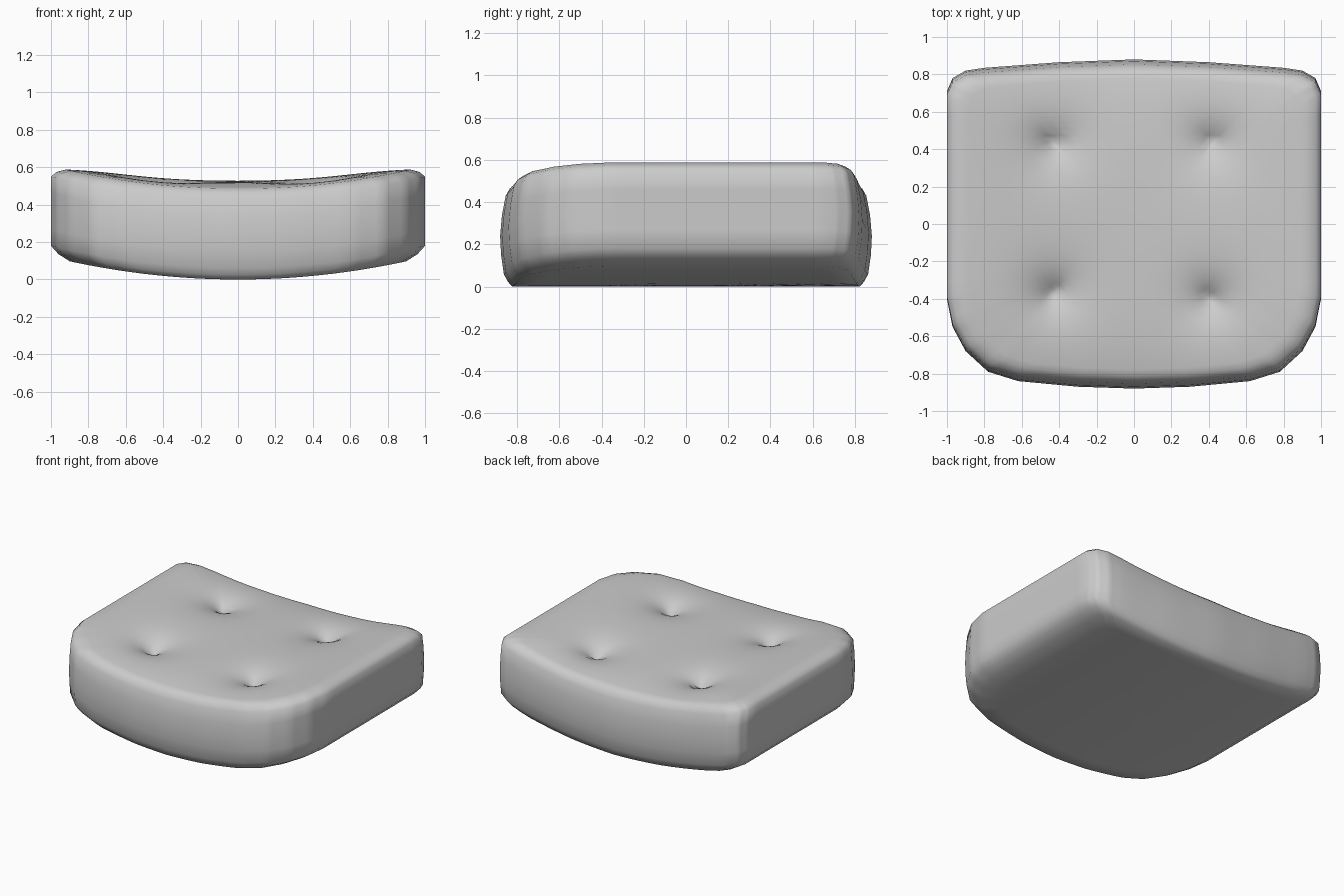
import bpy, bmesh, math
from mathutils import Vector

if "Cube" in bpy.data.objects:
    bpy.data.objects.remove(bpy.data.objects["Cube"], do_unlink=True)

# Fabric colour
fabric = bpy.data.materials.new("grey_fabric")
fabric.use_nodes = True
grey = (0.6, 0.6, 0.6, 1)
fabric.diffuse_color = grey
fabric.node_tree.nodes["Principled BSDF"].inputs["Base Color"].default_value = grey

# Half of the plan outline, back centre to front centre
HALF = [(0, .88), (.4, .865), (.8, .835), (.9, .82), (.97, .78), (1, .71),
        (1, .3), (1, -.1), (1, -.4), (.97, -.55), (.9, -.68), (.78, -.79),
        (.62, -.84), (.3, -.87), (0, -.88)]
# Edge profile: inset in x, inset in y, height
EDGE = [(.1, .065, 0), (.04, .04, .025), (0, .02, .06), (0, .005, .15),
        (0, 0, .24), (0, .01, .34), (0, .03, .43), (.03, .05, .462)]
TUFTS = [(-.43, .43), (.42, .44), (-.43, -.37), (.41, -.4)]
STEPS, RINGS = 4, 26


def full_outline():
    """Mirror the half outline and subdivide each segment."""
    pts = HALF + [(-x, y) for x, y in reversed(HALF[1:-1])]
    out = []
    for i, p in enumerate(pts):
        a, b = Vector(p), Vector(pts[(i + 1) % len(pts)])
        out += [a.lerp(b, k / STEPS) for k in range(STEPS)]
    return out


def saddle(x):
    """Sideways curve of the whole cushion."""
    return .12 * x * x


def top_height(x, y, s):
    """Crowned top with four tufted dimples."""
    z = .47 + .06 * (1 - s ** 4) + saddle(x)
    for tx, ty in TUFTS:
        d = math.hypot(x - tx, y - ty)
        z -= .12 * math.exp(-d / .11)
    return z


outline = full_outline()
bm = bmesh.new()
rings = []

# Underside
bottom_x, bottom_y, _ = EDGE[0]
for k in range(1, 8):
    s = k / 8
    rings.append([bm.verts.new((p.x * s * (1 - bottom_x), p.y * s * (1 - bottom_y),
                                saddle(p.x * s * (1 - bottom_x)))) for p in outline])
# Side wall
for ix, iy, z in EDGE:
    rings.append([bm.verts.new((p.x * (1 - ix), p.y * (1 - iy),
                                z + saddle(p.x * (1 - ix)))) for p in outline])
# Tufted top
for k in range(RINGS, 0, -1):
    s = .92 * k / RINGS
    rings.append([bm.verts.new((p.x * s, p.y * s, top_height(p.x * s, p.y * s, s)))
                  for p in outline])

n = len(outline)
for lower, upper in zip(rings, rings[1:]):
    for i in range(n):
        j = (i + 1) % n
        bm.faces.new((lower[i], lower[j], upper[j], upper[i]))
for ring, z in ((rings[0], 0), (rings[-1], top_height(0, 0, 0))):
    centre = bm.verts.new((0, 0, z))
    for i in range(n):
        bm.faces.new((ring[i], ring[(i + 1) % n], centre))
bmesh.ops.recalc_face_normals(bm, faces=bm.faces)

mesh = bpy.data.meshes.new("seat_cushion")
bm.to_mesh(mesh)
bm.free()
mesh.materials.append(fabric)
cushion = bpy.data.objects.new("seat_cushion", mesh)
bpy.context.collection.objects.link(cushion)
bpy.context.view_layer.objects.active = cushion
cushion.select_set(True)
bpy.ops.object.shade_smooth_by_angle(angle=math.radians(60))
